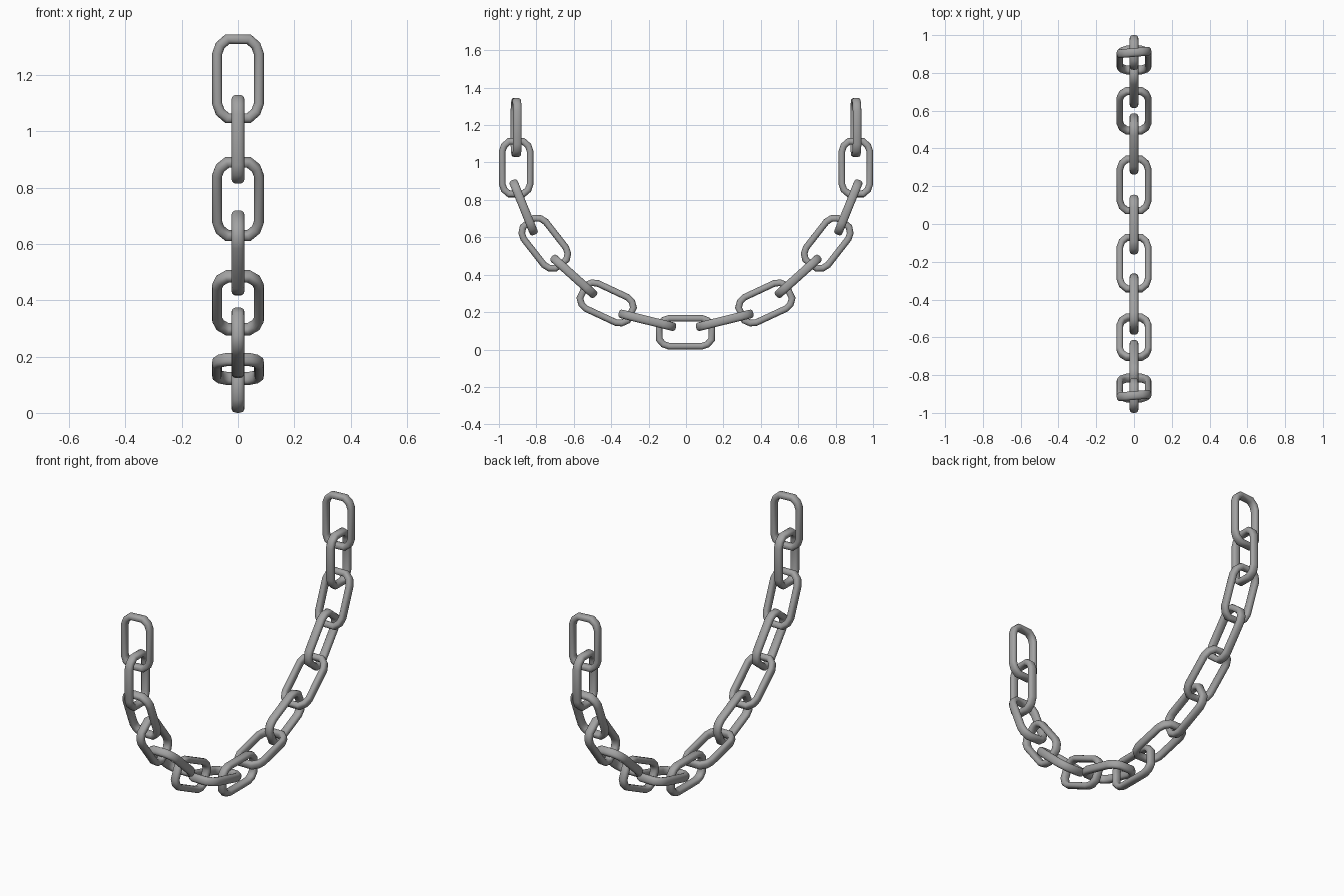
import bpy, bmesh, math
from mathutils import Vector, Matrix

cube = bpy.data.objects.get("Cube")
if cube:
    bpy.data.objects.remove(cube, do_unlink=True)

steel = bpy.data.materials.new("steel grey")
steel.use_nodes = True
grey = (0.36, 0.36, 0.36, 1)
steel.diffuse_color = grey
steel.node_tree.nodes["Principled BSDF"].inputs["Base Color"].default_value = grey


def rounded(c, power):
    return math.copysign(abs(c) ** power, c)


def make_link_mesh():
    """Sweep a rounded bar section around a long loop with cut corners."""
    corner = [(0.0745, 0.088), (0.064, 0.118), (0.038, 0.1405)]
    path = [Vector(p) for p in corner]
    path += [Vector((-x, z)) for x, z in reversed(corner)]
    path += [-p for p in path]
    sides, half_w, half_t = 16, 0.0175, 0.023
    bm = bmesh.new()
    rings = []
    n = len(path)
    for i, p in enumerate(path):
        a = (p - path[i - 1]).normalized()
        b = (path[(i + 1) % n] - p).normalized()
        tangent = (a + b).normalized()
        out = Vector((tangent.y, -tangent.x)) / tangent.dot(a)
        ring = []
        for k in range(sides):
            t = math.tau * k / sides
            q = p + out * half_w * rounded(math.cos(t), 0.8)
            ring.append(bm.verts.new((q.x, half_t * rounded(math.sin(t), 0.8), q.y)))
        rings.append(ring)
    for i in range(n):
        r, s = rings[i], rings[(i + 1) % n]
        for k in range(sides):
            j = (k + 1) % sides
            bm.faces.new((r[k], r[j], s[j], s[k]))
    bmesh.ops.recalc_face_normals(bm, faces=bm.faces[:])
    for f in bm.faces:
        f.smooth = True
    mesh = bpy.data.meshes.new("chain_link")
    bm.to_mesh(mesh)
    bm.free()
    mesh.materials.append(steel)
    return mesh


link_mesh = make_link_mesh()


def add_link(name, y, z, tilt, turn):
    link = bpy.data.objects.new(name, link_mesh)
    bpy.context.collection.objects.link(link)
    link.matrix_world = (Matrix.Translation((0, y, z))
                         @ Matrix.Rotation(math.radians(tilt), 4, "X")
                         @ Matrix.Rotation(math.radians(turn), 4, "Z"))


# Half of the hanging chain, top to bottom: distance out, height, tilt
hang = [(0.908, 1.187, 0), (0.908, 0.972, 0), (0.868, 0.76, 22),
        (0.755, 0.568, 38), (0.6, 0.391, 48), (0.424, 0.249, 65),
        (0.207, 0.156, 76)]

for i, (y, z, tilt) in enumerate(hang):
    turn = 90 if i % 2 else 0
    if i == 0:
        turn = 5  # end links hang slightly twisted
    add_link(f"front_link_{i + 1}", -y, z, tilt, turn)
    add_link(f"back_link_{i + 1}", y, z, -tilt, turn)

# Lowest link joins the two halves
add_link("bottom_link", -0.003, 0.092, 90, 90)
